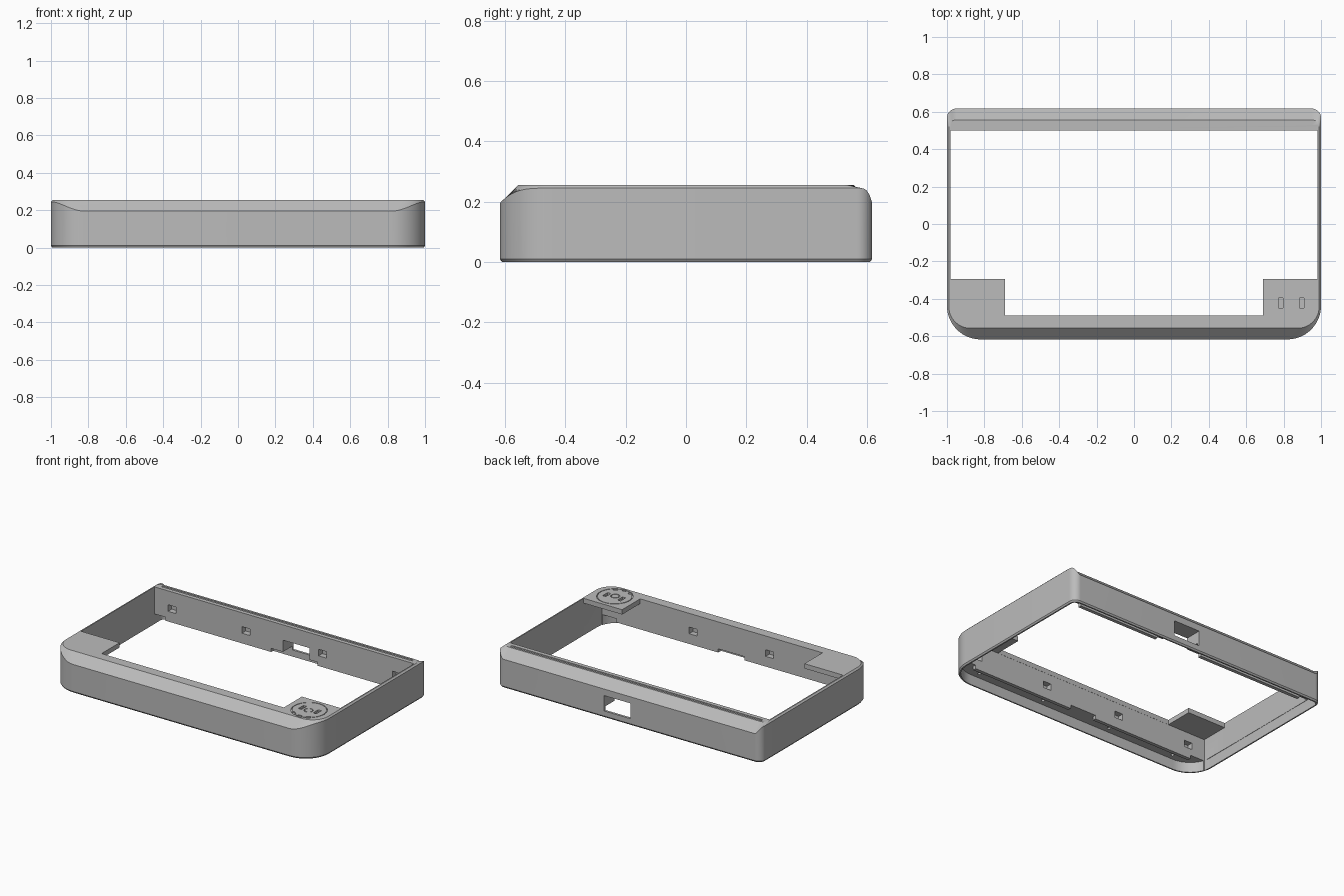
import bpy, math
from mathutils import Vector

cube = bpy.data.objects.get("Cube")
if cube:
    bpy.data.objects.remove(cube, do_unlink=True)

grey = bpy.data.materials.new("plain grey")
grey.use_nodes = True
grey.diffuse_color = (0.5, 0.5, 0.5, 1)
grey.node_tree.nodes["Principled BSDF"].inputs["Base Color"].default_value = (0.5, 0.5, 0.5, 1)

TOP = 0.255
STEPS = 14


def loft(name, rings):
    """Closed solid through rings of equal point count, listed upwards."""
    n = len(rings[0])
    verts = [p for ring in rings for p in ring]
    faces = [tuple(reversed(range(n))), tuple(range(len(verts) - n, len(verts)))]
    for k in range(len(rings) - 1):
        for i in range(n):
            j = (i + 1) % n
            faces.append((k * n + i, k * n + j, k * n + n + j, k * n + n + i))
    mesh = bpy.data.meshes.new(name)
    mesh.from_pydata(verts, [], faces)
    mesh.materials.append(grey)
    obj = bpy.data.objects.new(name, mesh)
    bpy.context.collection.objects.link(obj)
    return obj


def prism(name, points, z0, z1):
    return loft(name, [[(x, y, z) for x, y in points] for z in (z0, z1)])


def box(name, x0, x1, y0, y1, z0, z1):
    return prism(name, [(x0, y0), (x1, y0), (x1, y1), (x0, y1)], z0, z1)


def circle(x, y, r, n=48):
    return [(x + r * math.cos(2 * math.pi * i / n), y + r * math.sin(2 * math.pi * i / n))
            for i in range(n)]


def outline(hx, front, back, rf, rb):
    """Rounded rectangle as (x, y, angle), with separate front and back radii."""
    corners = [(hx - rf, front + rf, rf, 270), (hx - rb, back - rb, rb, 0),
               (rb - hx, back - rb, rb, 90), (rf - hx, front + rf, rf, 180)]
    pts = []
    for cx, cy, r, start in corners:
        for i in range(STEPS + 1):
            a = math.radians(start + 90 * i / STEPS)
            pts.append((cx + r * math.cos(a), cy + r * math.sin(a), a))
    return pts


def cut(obj, cutter):
    mod = obj.modifiers.new("cut", 'BOOLEAN')
    mod.operation = 'DIFFERENCE'
    mod.solver = 'EXACT'
    mod.object = cutter
    bpy.context.view_layer.objects.active = obj
    bpy.ops.object.modifier_apply(modifier=mod.name)
    bpy.data.objects.remove(cutter, do_unlink=True)


def smooth(obj):
    bpy.ops.object.select_all(action='DESELECT')
    obj.select_set(True)
    bpy.context.view_layer.objects.active = obj
    bpy.ops.object.shade_smooth_by_angle(angle=math.radians(25))


# Outer body: bevelled foot, upright wall, chamfer that fades out towards the sides
outer = outline(1.0, -0.617, 0.617, 0.18, 0.05)
foot = outline(0.993, -0.610, 0.610, 0.173, 0.043)
rim = outline(0.99, -0.557, 0.557, 0.115, 0.04)
frame = loft("case_frame", [
    [(x, y, 0) for x, y, a in foot],
    [(x, y, 0.01) for x, y, a in outer],
    [(x, y, TOP - 0.01 - 0.05 * math.sin(a) ** 4) for x, y, a in outer],
    [(x, y, TOP) for x, y, a in rim]])

# Top opening, leaving a plate in each front corner
opening = [(-0.69, -0.49), (0.69, -0.49), (0.69, -0.295), (0.982, -0.295),
           (0.982, 0.50), (-0.982, 0.50), (-0.982, -0.295), (-0.69, -0.295)]
cut(frame, prism("opening_cutter", opening, -0.1, 0.4))

# Hollow below the corner plates and the wider recess at the foot
cut(frame, box("plate_hollow_cutter", -0.981, 0.981, -0.491, 0.45, -0.1, 0.222))
recess = outline(0.984, -0.601, 0.601, 0.164, 0.034)
cut(frame, prism("recess_cutter", [(x, y) for x, y, a in recess], -0.1, 0.07))

# Port through the back wall and shallow groove on the back rim
cut(frame, box("port_cutter", -0.01, 0.19, 0.4, 0.7, 0.045, 0.15))
cut(frame, box("groove_cutter", -0.95, 0.95, 0.528, 0.543, 0.251, 0.3))

# Clip notches and screw holes along both bars
for x in (-0.85, -0.29, 0.29, 0.85):
    cut(frame, box("notch_cutter", x - 0.03, x + 0.03, 0.45, 0.54, 0.115, 0.16))
    cut(frame, box("notch_cutter", x - 0.03, x + 0.03, -0.53, -0.45, 0.115, 0.16))
    for y in (-0.56, 0.56):
        cut(frame, prism("screw_cutter", circle(x * 0.92, y, 0.011, 16), 0.0, 0.12))

# Engraved ring and slots on the corner plate
KX, KY = 0.84, -0.43
ring = prism("ring_cutter", circle(KX, KY, 0.113), 0.249, 0.3)
cut(ring, prism("ring_core", circle(KX, KY, 0.108), 0.2, 0.4))
cut(frame, ring)
dot = prism("dot_cutter", circle(KX, KY - 0.005, 0.029, 32), 0.247, 0.3)
cut(dot, prism("dot_core", circle(KX, KY - 0.005, 0.024, 32), 0.2, 0.4))
cut(frame, dot)
for side in (-1, 1):
    x = KX + side * 0.056
    cut(frame, box("slot_cutter", x - 0.012, x + 0.012, KY - 0.02, KY + 0.035, 0.24, 0.3))
for turn in (-32, 0, 32):
    d = Vector((math.sin(math.radians(turn)), -math.cos(math.radians(turn))))
    t = Vector((-d.y, d.x))
    c = Vector((KX, KY))
    quad = [c + d * r + t * s for r, s in ((0.094, -0.015), (0.115, -0.015),
                                           (0.115, 0.015), (0.094, 0.015))]
    cut(frame, prism("tab_cutter", [tuple(p) for p in quad], 0.248, 0.3))
smooth(frame)

# Rails hanging below the front and back bars
for name, x0, x1, y in (("front_left_rail", 0.1, 0.87, -0.503),
                        ("front_right_rail", -0.87, -0.1, -0.503),
                        ("back_left_rail", 0.25, 0.87, 0.513),
                        ("back_right_rail", -0.9, -0.1, 0.513)):
    box(name, x0, x1, y - 0.012, y + 0.012, 0.045, 0.072)
